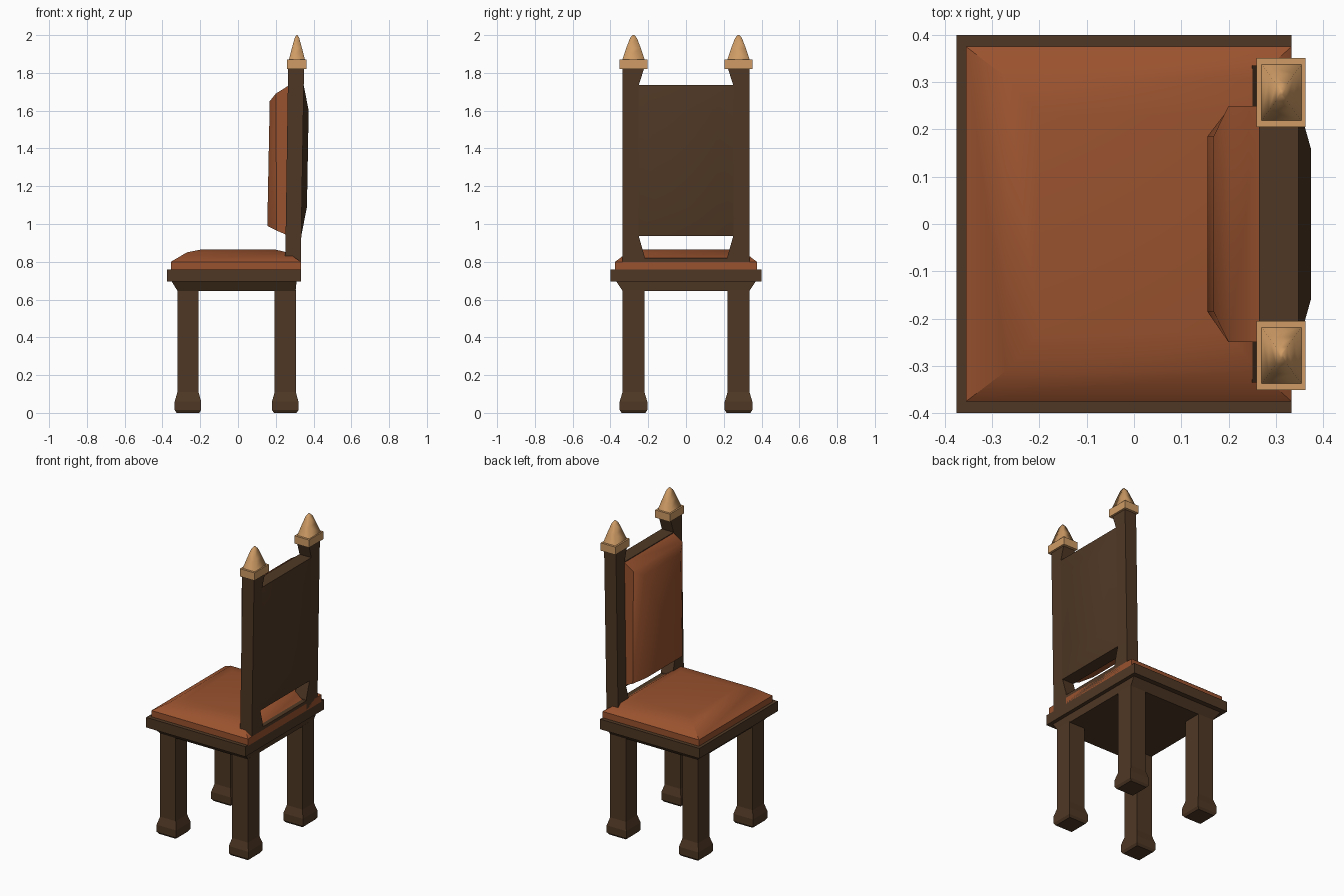
import bpy, bmesh, math

if "Cube" in bpy.data.objects:
    bpy.data.objects.remove(bpy.data.objects["Cube"])


def material(name, rgb):
    m = bpy.data.materials.new(name)
    m.diffuse_color = (*rgb, 1)
    m.use_nodes = True
    m.node_tree.nodes["Principled BSDF"].inputs["Base Color"].default_value = m.diffuse_color
    return m


WOOD = material("dark wood", (0.078, 0.039, 0.018))
LEATHER = material("brown leather", (0.32, 0.085, 0.028))
GOLD = material("pale gold", (0.62, 0.33, 0.13))


def zring(x0, x1, y0, y1, z):
    """Horizontal rectangle."""
    return [(x0, y0, z), (x1, y0, z), (x1, y1, z), (x0, y1, z)]


def xring(xlo, xhi, y, z0, z1):
    """Upright rectangle facing x, leaning from xlo at z0 to xhi at z1."""
    return [(xlo, -y, z0), (xlo, y, z0), (xhi, y, z1), (xhi, -y, z1)]


def loft(name, rings, mat, smooth=0):
    bm = bmesh.new()
    vs = [[bm.verts.new(p) for p in r] for r in rings]
    for a, b in zip(vs, vs[1:]):
        for i in range(4):
            j = (i + 1) % 4
            bm.faces.new((a[i], a[j], b[j], b[i]))
    bm.faces.new(vs[0][::-1])
    bm.faces.new(vs[-1])
    bmesh.ops.recalc_face_normals(bm, faces=bm.faces)
    me = bpy.data.meshes.new(name)
    bm.to_mesh(me)
    bm.free()
    ob = bpy.data.objects.new(name, me)
    bpy.context.collection.objects.link(ob)
    me.materials.append(mat)
    if smooth:
        bpy.context.view_layer.objects.active = ob
        ob.select_set(True)
        bpy.ops.object.shade_smooth_by_angle(angle=math.radians(smooth))
        ob.select_set(False)
    return ob


def mirrored(ob):
    m = ob.modifiers.new("mirror", 'MIRROR')
    m.use_axis = (False, True, False)


# legs with block feet, mirrored across the chair
for name, cx in (("front_leg", -0.265), ("rear_leg", 0.25)):
    rings = []
    for hx, hy, z in ((0.06, 0.063, 0), (0.07, 0.073, 0.015), (0.07, 0.073, 0.06),
                      (0.056, 0.058, 0.11), (0.056, 0.058, 0.65)):
        rings.append(zring(cx - hx, cx + hx, -0.278 - hy, -0.278 + hy, z))
    mirrored(loft(name, rings, WOOD))

# seat frame with tapered apron
loft("apron", [zring(-0.32, 0.305, -0.335, 0.335, 0.645),
               zring(-0.352, 0.31, -0.37, 0.37, 0.697)], WOOD)
loft("seat_board", [zring(-0.375, 0.333, -0.4, 0.4, 0.695),
                    zring(-0.375, 0.333, -0.4, 0.4, 0.76)], WOOD)

# domed seat cushion
loft("seat_cushion", [zring(-0.355, 0.333, -0.375, 0.375, 0.755),
                      zring(-0.355, 0.333, -0.375, 0.375, 0.80),
                      zring(-0.27, 0.26, -0.31, 0.31, 0.85),
                      zring(-0.20, 0.20, -0.23, 0.23, 0.864)], LEATHER, 40)

# back posts, thicker at both ends on the inner side
mirrored(loft("back_post", [zring(0.25, 0.333, -0.335, -0.22, 0.755),
                            zring(0.25, 0.333, -0.335, -0.22, 0.83),
                            zring(0.252, 0.335, -0.335, -0.25, 0.935),
                            zring(0.264, 0.348, -0.335, -0.25, 1.735),
                            zring(0.265, 0.35, -0.335, -0.22, 1.83)], WOOD))
loft("lower_rail", [zring(0.25, 0.333, -0.23, 0.23, 0.755),
                    zring(0.25, 0.333, -0.23, 0.23, 0.82)], WOOD)

# back panel with raised rear field
loft("back_panel", [xring(0.252, 0.264, 0.252, 0.937, 1.735),
                    xring(0.335, 0.348, 0.252, 0.937, 1.735),
                    xring(0.365, 0.374, 0.16, 1.09, 1.60)], WOOD, 30)

# padded backrest
loft("back_cushion", [xring(0.258, 0.268, 0.25, 0.942, 1.733),
                      xring(0.205, 0.20, 0.25, 0.965, 1.69),
                      xring(0.155, 0.168, 0.185, 0.99, 1.65)], LEATHER, 55)

# finial blocks and spires
mirrored(loft("finial_block", [zring(0.259, 0.363, -0.351, -0.205, 1.82),
                               zring(0.259, 0.363, -0.351, -0.205, 1.87)], GOLD))
rings = []
for hx, hy, z in ((0.043, 0.06, 1.868), (0.027, 0.039, 1.93),
                  (0.012, 0.018, 1.985), (0.003, 0.004, 2.0)):
    rings.append(zring(0.312 - hx, 0.312 + hx, -0.278 - hy, -0.278 + hy, z))
mirrored(loft("finial_spire", rings, GOLD, 95))
